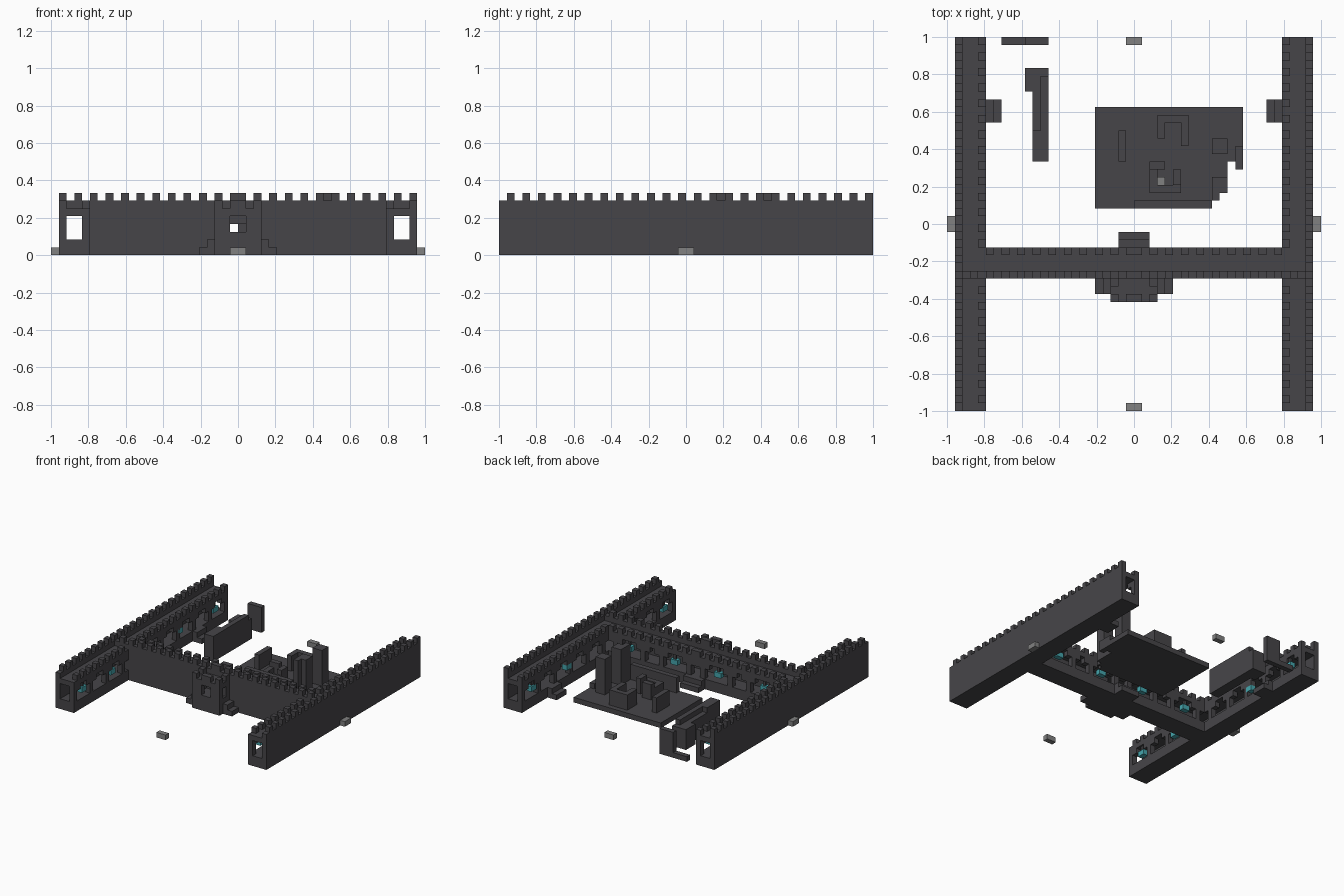
import bpy
import bmesh
from mathutils import Matrix, Vector

if "Cube" in bpy.data.objects:
    bpy.data.objects.remove(bpy.data.objects["Cube"])

U = 1 / 24   # size of one block
N = 48       # blocks along the longest side
H = 8        # wall height with merlons


def material(name, rgb):
    m = bpy.data.materials.new(name)
    m.use_nodes = True
    m.diffuse_color = (*rgb, 1)
    m.node_tree.nodes["Principled BSDF"].inputs["Base Color"].default_value = (*rgb, 1)
    return m


stone = material("dark stone", (0.062, 0.06, 0.066))
pale = material("pale stone", (0.22, 0.22, 0.22))
glow = material("teal light", (0.06, 0.38, 0.42))


def part(name, boxes, mat=stone, mirror=False):
    """Join boxes, each (x0, x1, y0, y1, z0, z1) in blocks; mirror adds the other side."""
    if mirror:
        boxes = boxes + [(N - b[1], N - b[0], *b[2:]) for b in boxes]
    bm = bmesh.new()
    for x0, x1, y0, y1, z0, z1 in boxes:
        centre = Vector(((x0 + x1) / 2 - N / 2, (y0 + y1) / 2 - N / 2, (z0 + z1) / 2))
        size = Matrix.Diagonal((x1 - x0, y1 - y0, z1 - z0, 1))
        bmesh.ops.create_cube(bm, size=1, matrix=Matrix.Translation(centre) @ size)
    bmesh.ops.scale(bm, vec=(U, U, U), verts=bm.verts)
    mesh = bpy.data.meshes.new(name)
    bm.to_mesh(mesh)
    bm.free()
    mesh.materials.append(mat)
    obj = bpy.data.objects.new(name, mesh)
    bpy.context.collection.objects.link(obj)
    return obj


# Side walls: base, outer face, walkway
part("side_wall_base", [(1, 5, 0, N, 0, 2)], mirror=True)
part("side_wall_outer_face", [(1, 2, 0, N, 2, 7)], mirror=True)
part("side_walkway", [(2, 5, 0, N, 5, 6)], mirror=True)
part("side_outer_merlons", [(1, 2, y, y + 1, 7, H) for y in range(1, N, 2)], mirror=True)
part("side_inner_merlons", [(4, 5, y, y + 1, 6, 7) for y in range(1, N, 2)
                            if not 17 <= y < 21], mirror=True)

# Side arcade: pillars and hanging teeth
posts = [*range(0, 17, 5), *range(22, N, 5)]
part("side_pillars", [(4, 5, y, y + 1, 2, 5) for y in posts], mirror=True)
part("side_teeth", [(4, 5, y + s, y + s + 1, 4, 5) for y in posts
                    for s in (-1, 1) if 0 <= y + s < N], mirror=True)

# Cross wall, with the side corridors left open
part("cross_wall_base", [(5, 24, 17, 21, 0, 2)], mirror=True)
part("cross_wall_front_face", [(5, 23, 17, 18, 2, 7), (2, 5, 17, 18, 6, 7),
                               (4, 5, 17, 18, 2, 5), (23, 24, 17, 18, 2, 3),
                               (23, 24, 17, 18, 5, 7)], mirror=True)
part("cross_walkway", [(5, 24, 18, 21, 5, 6)], mirror=True)
part("cross_front_merlons", [(x, x + 1, 17, 18, 7, H) for x in range(3, 24, 2)], mirror=True)
part("cross_back_merlons", [(x, x + 1, 20, 21, 6, 7) for x in range(5, 24, 2)], mirror=True)
arches = (6, 12, 16, 22)
part("cross_pillars", [(x, x + 1, 20, 21, 2, 5) for x in arches], mirror=True)
part("cross_teeth", [(x + s, x + s + 1, 20, 21, 4, 5) for x in arches
                     for s in (-1, 1)], mirror=True)

# Lanterns in the arcades
side_lamps = (3, 12, 33, 44)
cross_lamps = (9, 19)
part("side_lanterns", [(4, 5, y - 0.5, y + 1, 3, 4) for y in side_lamps], glow, True)
part("cross_lanterns", [(x - 0.5, x + 1, 20, 21, 3, 4) for x in cross_lamps], glow, True)
part("lantern_hangers", [(4.3, 4.7, y, y + 0.5, 4, 5) for y in side_lamps]
     + [(x, x + 0.5, 20.3, 20.7, 4, 5) for x in cross_lamps], stone, True)

# Gatehouse balcony on the front
part("gatehouse_base", [(21, 27, 14, 17, 0, 3)])
part("gatehouse_posts", [(21, 23, 14, 15, 3, 5), (21, 22, 16, 17, 3, 5)], mirror=True)
part("gatehouse_roof", [(21, 27, 14, 17, 5, 6)])
part("gatehouse_merlons", [(21, 22, 14, 15, 6, 7), (21, 22, 16, 17, 6, 7),
                           (23, 24, 14, 15, 6, 7)], mirror=True)
part("gatehouse_side_steps", [(19, 20, 15, 17, 0, 1), (20, 21, 15, 17, 0, 2)], mirror=True)

# Steps into the courtyard
part("cross_wall_steps", [(22, 26, 21, 22, 0, 2), (22, 26, 22, 23, 0, 1)])
part("side_wall_steps", [(5, 6, 37, 40, 0, 2), (6, 7, 37, 40, 0, 1)], mirror=True)

# Ruined hall
part("hall_floor", [(19, 34, 26, 39, 0, 1), (34, 35, 27, 39, 0, 1), (35, 36, 28, 39, 0, 1),
                    (36, 37, 32, 39, 0, 1), (37, 38, 31, 39, 0, 1)])
part("hall_tall_pillars", [(34, 36, 33, 35, 1, H), (34, 36, 28, 30, 1, H),
                           (34, 35, 27, 28, 1, H)])
part("hall_south_wall", [(24, 34, 26, 27, 1, 4)])
part("hall_east_stub", [(37, 38, 31, 34, 1, 2)])
part("hall_hooked_wall", [(27, 31, 37, 38, 1, 4), (27, 28, 35, 37, 1, 4),
                          (30, 31, 34, 37, 1, 4)])
part("hall_west_wall", [(22, 23, 32, 36, 1, 4)])
part("hall_hearth", [(26, 28, 31, 32, 1, 4), (26, 27, 28, 31, 1, 3),
                     (27, 30, 28, 29, 1, 3), (29, 30, 29, 31, 1, 4)])
part("hearth_stone", [(27, 28, 29, 30, 1, 2)], pale)

# Ruined hut walls
part("hut_wall", [(11, 13, 32, 36, 0, 5), (11, 12, 36, 44, 0, 4), (12, 13, 36, 43, 0, 5),
                  (12, 13, 43, 44, 0, 4), (10, 11, 41, 44, 0, 4)])
part("hut_back_wall", [(10, 13, 47, 48, 0, 5), (7, 10, 47, 48, 0, 1)])

# Boundary markers
part("side_markers", [(0, 1, 23, 25, 0, 1)], pale, True)
part("end_markers", [(23, 25, 0, 1, 0, 1), (23, 25, 47, 48, 0, 1)], pale)
